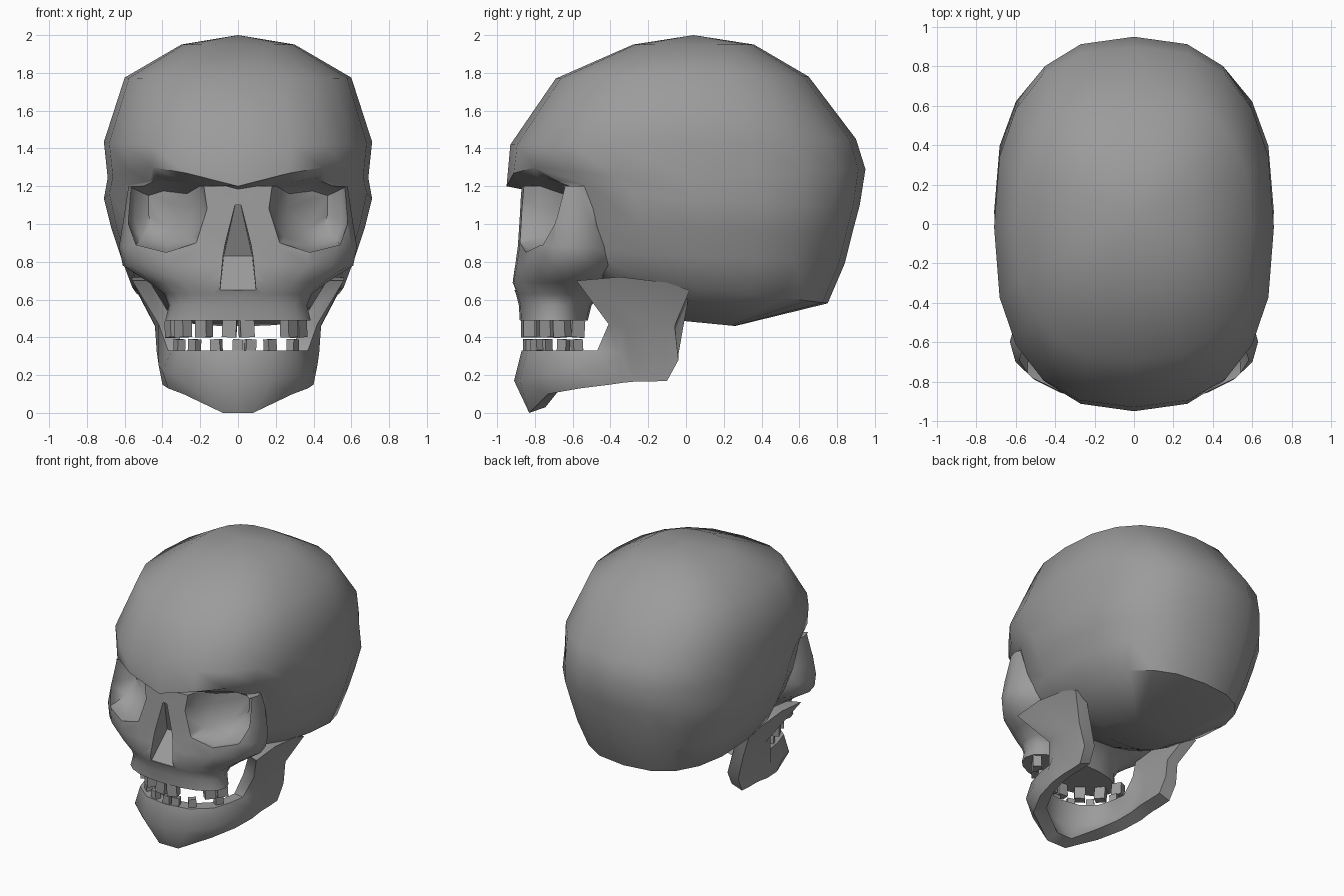
import bpy, bmesh, random
from math import sin, cos, pi, radians
from mathutils import Matrix, Vector

random.seed(4)
SIDES = 20
start_cube = bpy.data.objects.get("Cube")
if start_cube:
    bpy.data.objects.remove(start_cube, do_unlink=True)

# One bone colour for everything
bone = bpy.data.materials.new("grey_bone")
bone.use_nodes = True
shade = (0.33, 0.33, 0.33, 1)
bone.diffuse_color = shade
bone.node_tree.nodes["Principled BSDF"].inputs["Base Color"].default_value = shade


def finish(name, bm):
    """Turn a bmesh into a named object with clean normals."""
    bmesh.ops.recalc_face_normals(bm, faces=bm.faces[:])
    mesh = bpy.data.meshes.new(name)
    bm.to_mesh(mesh)
    bm.free()
    mesh.materials.append(bone)
    obj = bpy.data.objects.new(name, mesh)
    bpy.context.collection.objects.link(obj)
    return obj


def smooth(obj, angle):
    bpy.ops.object.select_all(action='DESELECT')
    obj.select_set(True)
    bpy.context.view_layer.objects.active = obj
    bpy.ops.object.shade_smooth_by_angle(angle=radians(angle))


def bridge(bm, rings):
    """Join closed rings of vertices with quads."""
    for low, high in zip(rings, rings[1:]):
        count = len(low)
        for i in range(count):
            j = (i + 1) % count
            bm.faces.new((low[i], low[j], high[j], high[i]))


def rounded(value, power):
    """Squarish oval when power is below one."""
    return abs(value) ** power * (1 if value >= 0 else -1)


def loft(name, rows, power, apex=None):
    """Rows: front z, back z, front y, back y, half width, brow arch."""
    bm = bmesh.new()
    rings = []
    for zf, zb, yf, yb, width, arch in rows:
        ring = []
        middle, reach = (yf + yb) / 2, (yb - yf) / 2
        for i in range(SIDES):
            a = 2 * pi * i / SIDES
            x = width * rounded(sin(a), power)
            y = middle - reach * rounded(cos(a), power)
            z = zf + (zb - zf) * (y - yf) / (yb - yf)
            z += arch * abs(sin(2 * a)) * max(0, cos(a))
            ring.append(bm.verts.new((x, y, z)))
        rings.append(ring)
    bridge(bm, rings)
    if apex:
        tip = bm.verts.new(apex)
        for i in range(SIDES):
            bm.faces.new((rings[0][i - 1], rings[0][i], tip))
    else:
        bm.faces.new(rings[0])
    bm.faces.new(rings[-1])
    return finish(name, bm)


def hull(name, points):
    bm = bmesh.new()
    for p in points:
        bm.verts.new(p)
    result = bmesh.ops.convex_hull(bm, input=bm.verts[:])
    loose = [g for g in result["geom_interior"] if isinstance(g, bmesh.types.BMVert)]
    bmesh.ops.delete(bm, geom=loose, context='VERTS')
    return finish(name, bm)


def combine(obj, other, operation):
    mod = obj.modifiers.new("cut", 'BOOLEAN')
    mod.operation = operation
    mod.solver = 'EXACT'
    mod.object = other
    bpy.context.view_layer.objects.active = obj
    bpy.ops.object.modifier_apply(modifier=mod.name)
    bpy.data.objects.remove(other, do_unlink=True)


# Braincase, from the crown down past the brow to the base
skull = loft("skull", [
    (1.95, 1.95, -.28, .36, .30, 0),
    (1.77, 1.78, -.69, .65, .60, 0),
    (1.42, 1.45, -.93, .90, .71, 0),
    (1.2, 1.29, -.95, .95, .69, .12),
    (1.17, 1.1, -.8, .92, .71, .08),
    (1.0, .95, -.75, .88, .67, 0),
    (.86, .79, -.7, .84, .62, 0),
    (.75, .58, -.62, .75, .56, 0),
    (.5, .46, -.15, .26, .25, 0),
], .8, apex=(0, .04, 2))

# Cheeks and upper jaw
face = loft("face", [
    (z, z, front, back, width, 0) for z, front, back, width in (
        (1.2, -.87, -.3, .58),
        (1.0, -.885, -.3, .61),
        (.88, -.895, -.3, .63),
        (.78, -.91, -.3, .61),
        (.69, -.925, -.36, .47),
        (.63, -.9, -.45, .39),
        (.57, -.885, -.5, .365),
        (.49, -.88, -.52, .385))], .92)
combine(skull, face, 'UNION')

# Eye sockets: shallow bowls whose rims sweep back towards the temples
rim = [(.15, 1.08), (.17, 1.22), (.42, 1.25), (.58, 1.2),
       (.58, 1.0), (.54, .89), (.38, .85), (.22, .9)]
cx, cz = .37, 1.1
for side in (-1, 1):
    socket = hull("socket_cutter", [
        (side * (cx + (x - cx) * s), depth + .55 * (x - cx) * s, cz + (z - cz) * s)
        for depth, s in ((-1.1, 1), (-.8, 1), (-.68, .84), (-.6, .5)) for x, z in rim])
    combine(skull, socket, 'DIFFERENCE')

# Nose opening: deepest above its sloping floor
nose = hull("nose_cutter", [
    (side * x, y, z) for side in (-1, 1) for x, y, z in (
        (.015, -1.1, 1.1), (.06, -1.1, .98), (.085, -1.1, .83), (.095, -1.1, .65),
        (.015, -.86, 1.1), (.095, -.9, .65), (.075, -.74, .83))])
combine(skull, nose, 'DIFFERENCE')
skull.data.materials.clear()
skull.data.materials.append(bone)
smooth(skull, 48)

# Lower jaw: top, outer bulge and bottom at stations from chin to hinge
half = [
    ((0, -.87, .33), (0, -.91, .17), (0, -.83, 0)),
    ((.18, -.84, .33), (.17, -.88, .17), (.08, -.83, 0)),
    ((.31, -.73, .33), (.34, -.75, .2), (.29, -.73, .1)),
    ((.35, -.6, .33), (.4, -.58, .22), (.37, -.56, .13)),
    ((.37, -.47, .33), (.42, -.42, .25), (.4, -.4, .15)),
    ((.42, -.41, .47), (.43, -.36, .32), (.4, -.33, .16)),
    ((.56, -.58, .7), (.44, -.32, .46), (.4, -.28, .165)),
    ((.56, -.35, .72), (.44, -.2, .46), (.4, -.2, .165)),
    ((.55, -.1, .69), (.44, -.12, .46), (.4, -.1, .17)),
    ((.54, .02, .65), (.44, -.06, .46), (.41, -.04, .28)),
]


def inward(p, lift=0):
    """Matching point on the inner side of the jaw."""
    x, y, z = p
    thickness = min(.22 * abs(x), .09)
    return Vector((x - thickness * (1 if x > 0 else -1),
                   y + .2 * max(0, -.4 - y), z + lift))


bm = bmesh.new()
mirrored = [[(-x, y, z) for x, y, z in station] for station in half[:0:-1]]
rings = []
for top, bulge, bottom in mirrored + half:
    section = (top, bulge, bottom, inward(bottom, .03), inward(bulge), inward(top))
    rings.append([bm.verts.new(p) for p in section])
bridge(bm, rings)
bm.faces.new(rings[0])
bm.faces.new(rings[-1])
smooth(finish("lower_jaw", bm), 55)


# Gappy, slightly crooked teeth along the dental arch
def teeth(name, centres, half_arch, z, width, height):
    bm = bmesh.new()
    for x in centres:
        lean = x / half_arch
        y = -.53 - .31 * (1 - lean * lean) ** .5
        turn = Matrix.Rotation(lean * 1.1 + random.uniform(-.1, .1), 4, 'Z')
        tilt = Matrix.Rotation(random.uniform(-.08, .08), 4, 'Y')
        size = Matrix.Diagonal((width, width * .8, height, 1))
        place = Matrix.Translation((x, y, z))
        bmesh.ops.create_cube(bm, size=1, matrix=place @ turn @ tilt @ size)
    finish(name, bm)


teeth("upper_teeth", (-.345, -.29, -.18, -.045, .045, .27, .32), .35, .445, .075, .09)
teeth("lower_teeth", (-.31, -.23, -.115, 0, .065, .17, .29), .314, .36, .055, .06)
